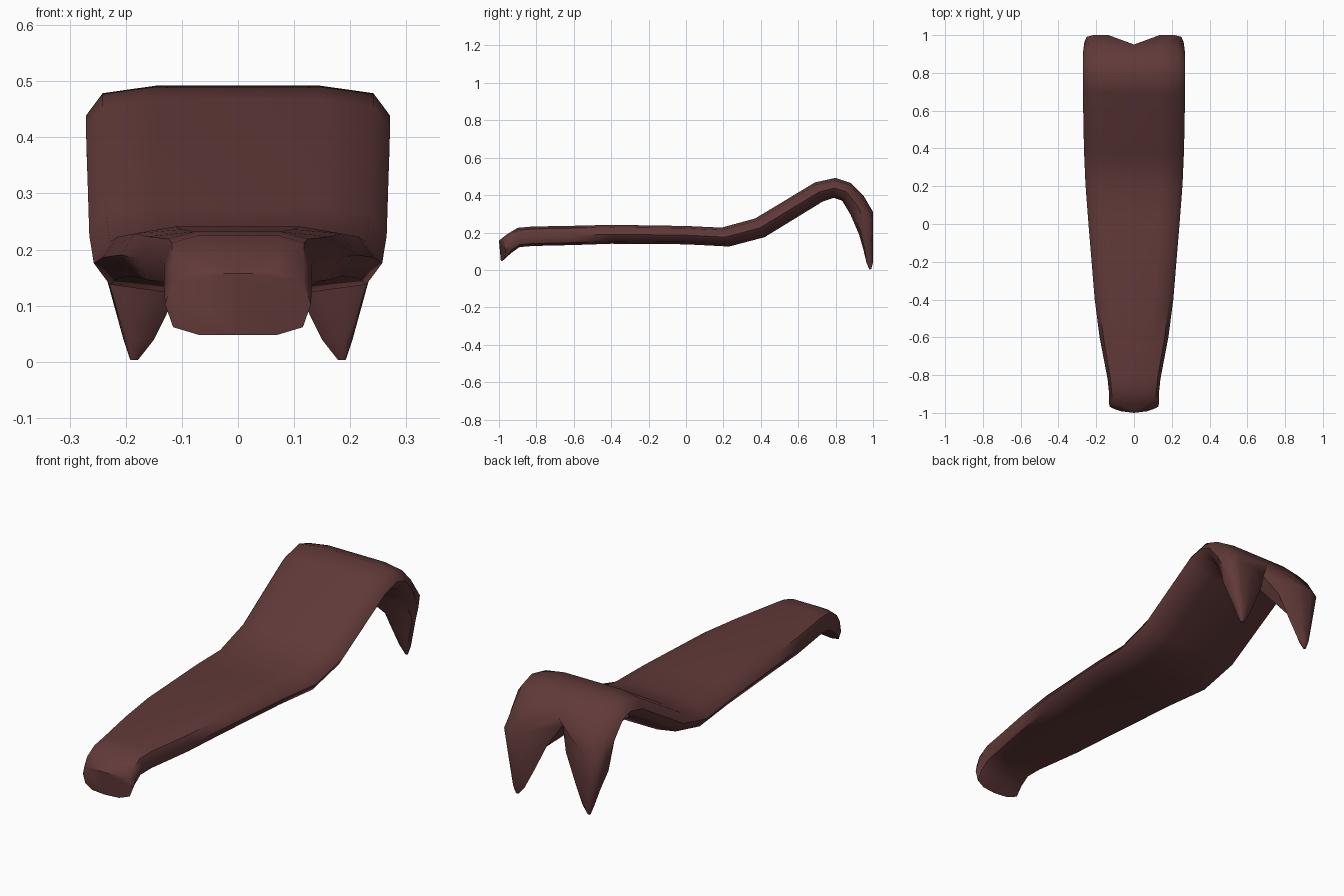
import bpy, bmesh, math

if "Cube" in bpy.data.objects:
    bpy.data.objects.remove(bpy.data.objects["Cube"])

mat = bpy.data.materials.new("dark red brown")
mat.diffuse_color = (0.12, 0.042, 0.041, 1)
mat.use_nodes = True
mat.node_tree.nodes["Principled BSDF"].inputs["Base Color"].default_value = mat.diffuse_color

# Stations along the bar: top (y, z), underside (y, z), inner x, outer x.
# Inner x of 0 is the solid bar; above 0 it is one prong of the fork.
STATIONS = [
    (-1.00, 0.157, -0.99, 0.048, 0, 0.130),
    (-0.955, 0.192, -0.935, 0.090, 0, 0.132),
    (-0.90, 0.225, -0.89, 0.122, 0, 0.132),
    (-0.82, 0.232, -0.82, 0.128, 0, 0.140),
    (-0.60, 0.236, -0.60, 0.133, 0, 0.182),
    (-0.40, 0.241, -0.40, 0.140, 0, 0.208),
    (0.00, 0.235, 0.00, 0.137, 0, 0.241),
    (0.19, 0.226, 0.23, 0.125, 0, 0.257),
    (0.37, 0.275, 0.42, 0.175, 0, 0.265),
    (0.69, 0.468, 0.73, 0.365, 0, 0.271),
    (0.80, 0.492, 0.79, 0.385, 0, 0.271),
    (0.88, 0.465, 0.835, 0.370, 0, 0.271),
    (0.95, 0.395, 0.88, 0.295, 0, 0.269),
    (1.00, 0.310, 0.925, 0.190, 0.05, 0.263),
    (1.00, 0.150, 0.948, 0.110, 0.105, 0.229),
    (1.00, 0.040, 0.965, 0.038, 0.150, 0.204),
    (0.99, 0.004, 0.980, 0.003, 0.178, 0.192),
]


def ring(bm, ty, tz, by, bz, x0, x1, bow=0.0):
    """Rounded section of the right half: five outer points, three inner."""
    if x0 == 0:
        c, h, inner = 0.0, x1, 0.0
    else:
        c, h = (x0 + x1) / 2, (x1 - x0) / 2
        inner = x0 + 0.8 * h
    pts = [(c + 0.54 * h, 1), (c + 0.89 * h, 0.75), (x1, 0), (c + 0.89 * h, -0.75),
           (c + 0.54 * h, -1), (inner, -1), (x0, 0), (inner, 1)]
    out = []
    for x, s in pts:
        k = (s + 1) / 2
        y = by + (ty - by) * k + bow * (x / x1) ** 2
        out.append(bm.verts.new((x, y, bz + (tz - bz) * k)))
    return out


# Forked bar: loft the right half, then mirror it
bm = bmesh.new()
rings = [ring(bm, *s, bow=0.03 if i == 0 else 0) for i, s in enumerate(STATIONS)]
for i in range(len(rings) - 1):
    a, b = rings[i], rings[i + 1]
    for j in range(8):
        if j in (5, 6) and STATIONS[i + 1][4] == 0:
            continue  # centre of the solid bar stays open for the mirror
        k = (j + 1) % 8
        bm.faces.new((a[j], a[k], b[k], b[j]))
bm.faces.new(rings[0][:6] + rings[0][7:])
bm.faces.new(rings[-1])
bmesh.ops.delete(bm, geom=[v for v in bm.verts if not v.link_faces], context='VERTS')
bmesh.ops.recalc_face_normals(bm, faces=bm.faces[:])
mesh = bpy.data.meshes.new("forked_bar")
bm.to_mesh(mesh)
bm.free()
mesh.materials.append(mat)
bar = bpy.data.objects.new("forked_bar", mesh)
bpy.context.collection.objects.link(bar)
bpy.context.view_layer.objects.active = bar
bar.select_set(True)
mirror = bar.modifiers.new("mirror", 'MIRROR')
mirror.use_clip = True
bpy.ops.object.modifier_apply(modifier="mirror")
bpy.ops.object.shade_smooth_by_angle(angle=math.radians(50))
